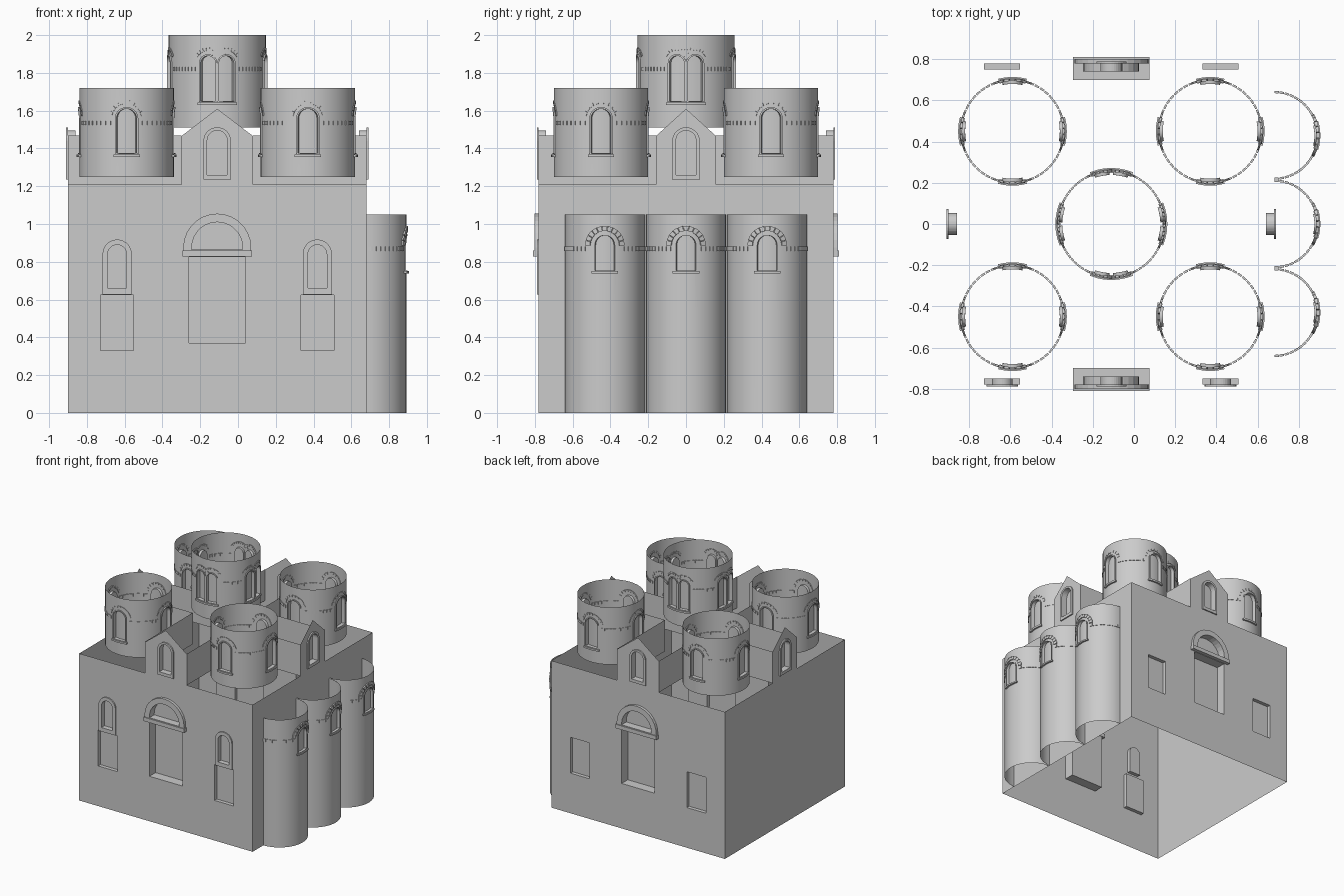
import bpy, bmesh
from math import pi, cos, sin

if "Cube" in bpy.data.objects:
    bpy.data.objects.remove(bpy.data.objects["Cube"])

CX = -0.11  # plan centre of the main block


# ---- geometry is drawn in wall space (u along wall, v up, d outward), then placed ----
def arch(cu, hw, z0, top, n=14):
    zc = top - hw
    return [(cu - hw, z0), (cu + hw, z0)] + [
        (cu + hw * cos(pi * i / n), zc + hw * sin(pi * i / n)) for i in range(n + 1)]


def rect(cu, hw, z0, z1):
    return [(cu - hw, z0), (cu + hw, z0), (cu + hw, z1), (cu - hw, z1)]


def ring(bm, pts, d):
    return [bm.verts.new((u, v, d)) for u, v in pts]


def fill(bm, loops):
    edges = [bm.edges.new((a, b)) for lp in loops for a, b in zip(lp, lp[1:] + lp[:1])]
    bmesh.ops.triangle_fill(bm, use_beauty=True, edges=edges, normal=(0, 0, 1))


def strip(bm, a, b):
    n = len(a)
    for i in range(n):
        j = (i + 1) % n
        bm.faces.new((a[i], a[j], b[j], b[i]))


def sheet(bm, outline, holes=()):
    """Thin wall with closed recesses; holes = [(points, depth)]."""
    tops = [ring(bm, p, 0) for p, _ in holes]
    fill(bm, [ring(bm, outline, 0)] + tops)
    for (p, depth), top in zip(holes, tops):
        back = ring(bm, p, -depth)
        fill(bm, [back])
        strip(bm, top, back)
    bm.normal_update()
    for f in bm.faces:
        if f.normal.z < -0.5:
            f.normal_flip()


def frame(bm, outer, inner, d0, d1):
    o0, o1, i1, i0 = ring(bm, outer, 0), ring(bm, outer, d1), ring(bm, inner, d1), ring(bm, inner, d0)
    strip(bm, o0, o1)
    strip(bm, o1, i1)
    strip(bm, i1, i0)


def block(bm, pts, d0, d1):
    a, b = ring(bm, pts, d0), ring(bm, pts, d1)
    strip(bm, a, b)
    bm.faces.new(b)
    bm.faces.new(a[::-1])


def brow(bm, cu, zc, r0, r1, n, d, a0=0.0):
    """Row of voussoir blocks over an arch."""
    step = (pi - 2 * a0) / n
    for i in range(n):
        s, e = a0 + step * (i + 0.06), a0 + step * (i + 0.94)
        block(bm, [(cu + r * cos(t), zc + r * sin(t))
                   for r, t in ((r0, s), (r1, s), (r1, e), (r0, e))], -0.006, d)


def finish(name, bm, place, cuts=(), smooth=False):
    for u in cuts:
        bmesh.ops.bisect_plane(bm, geom=bm.verts[:] + bm.edges[:] + bm.faces[:], dist=1e-5,
                               plane_co=(u, 0, 0), plane_no=(1, 0, 0))
    for v in bm.verts:
        v.co = place(*v.co)
    bmesh.ops.remove_doubles(bm, verts=bm.verts[:], dist=1e-5)
    me = bpy.data.meshes.new(name)
    bm.to_mesh(me)
    bm.free()
    ob = bpy.data.objects.new(name, me)
    bpy.context.collection.objects.link(ob)
    if smooth:
        bpy.ops.object.select_all(action='DESELECT')
        ob.select_set(True)
        bpy.context.view_layer.objects.active = ob
        bpy.ops.object.shade_smooth_by_angle(angle=0.5)


def flat(k, dist, cx=CX, cy=0.0):
    """Wall facing quarter-turn k (0 = +x, 1 = +y, 2 = -x, 3 = -y)."""
    c, s = round(cos(k * pi / 2)), round(sin(k * pi / 2))
    return lambda u, v, d: (cx + c * (dist + d) - s * u, cy + s * (dist + d) + c * u, v)


def curved(cx, cy, r):
    return lambda u, v, d: (cx + (r + d) * cos(u / r), cy + (r + d) * sin(u / r), v)


# ---- main walls with gables ----
def main_wall(name, k, dist, w, g, facade, small_windows):
    bm = bmesh.new()
    holes = [(arch(0, 0.053, 1.26, 1.495), 0.04)]
    if facade:
        holes += [(rect(0, 0.15, 0.37, 0.825), 0.08), (arch(0, 0.135, 0.865, 1.01), 0.04)]
        for u in (-0.53, 0.53):
            holes.append((rect(u, 0.087, 0.33, 0.625), 0.03))
            if small_windows:
                holes.append((arch(u, 0.05, 0.66, 0.89), 0.03))
    sheet(bm, [(-w, 0), (w, 0), (w, 1.21), (g, 1.21), (g, 1.465), (0, 1.61),
               (-g, 1.465), (-g, 1.21), (-w, 1.21)], holes)
    # gable window surround
    frame(bm, arch(0, 0.073, 1.235, 1.512), arch(0, 0.053, 1.26, 1.495), 0, 0.01)
    if facade:
        # portal arch and lintel
        frame(bm, arch(0, 0.18, 0.86, 1.055), arch(0, 0.135, 0.865, 1.01), 0, 0.022)
        block(bm, rect(0, 0.185, 0.828, 0.86), -0.08, 0.03)
        if small_windows:
            for u in (-0.53, 0.53):
                frame(bm, arch(u, 0.077, 0.628, 0.918), arch(u, 0.05, 0.66, 0.89), 0, 0.01)
    finish(name, bm, flat(k, dist))


main_wall("front_wall", 3, 0.78, 0.79, 0.19, True, True)
main_wall("back_wall", 1, 0.78, 0.79, 0.19, True, False)
main_wall("right_wall", 0, 0.79, 0.78, 0.16, False, False)
main_wall("left_wall", 2, 0.79, 0.78, 0.16, False, False)

# ---- upright walls of the cross arms above the block ----
for s in (-1, 1):
    for k, dist, inner, outer in ((0, 0.19, 0.16, 0.78), (1, 0.16, 0.19, 0.79),
                                  (2, 0.19, 0.16, 0.78), (3, 0.16, 0.19, 0.79)):
        bm = bmesh.new()
        mid, half = s * (inner + outer) / 2, (outer - inner) / 2
        sheet(bm, rect(mid, half, 1.21, 1.468))
        finish("cross_arm_wall", bm, flat(k, dist))


# ---- round towers: windows on four sides, dentil band, brow arches ----
def tower(name, cx, cy, r, z0, z1, offsets, hw, w0, w1, band):
    bm = bmesh.new()
    q = pi * r / 2
    wins = [k * q + o for k in range(4) for o in offsets]
    sheet(bm, [(-q / 2, z0), (3.5 * q, z0), (3.5 * q, z1), (-q / 2, z1)],
          [(arch(u, hw, w0, w1), 0.02) for u in wins])
    clear = max(offsets) + hw + 0.03
    for u in wins:
        frame(bm, arch(u, hw + 0.009, w0 - 0.005, w1 + 0.009), arch(u, hw, w0, w1), 0, 0.008)
        brow(bm, u, w1 - hw, hw + 0.028, hw + 0.044, 9, 0.004, 0.5 if len(offsets) > 1 else 0.15)
    for k in range(4):
        # sill and band between the windows
        block(bm, rect(k * q, max(offsets) + hw + 0.015, w0 - 0.02, w0 - 0.006), -0.01, 0.014)
        n = 8
        span = q - 2 * clear
        for i in range(n):
            u = k * q + clear + span * (i + 0.5) / n
            block(bm, rect(u, span / n * 0.4, band - 0.011, band + 0.011), -0.006, 0.004)
    finish(name, bm, curved(cx, cy, r), [-q / 2 + 4 * q * i / 48 for i in range(1, 48)], True)


tower("central_tower", CX, 0, 0.258, 1.51, 2.0, (-0.048, 0.048), 0.039, 1.65, 1.89, 1.82)
for x in (-0.59, 0.37):
    for y in (-0.45, 0.45):
        tower("corner_tower", x, y, 0.25, 1.25, 1.72, (0.0,), 0.052, 1.375, 1.61, 1.535)

# ---- three half-round apses on the right side ----
for y in (-0.43, 0.0, 0.43):
    bm = bmesh.new()
    r = 0.211
    q = pi * r / 2
    sheet(bm, rect(0, q, 0, 1.05), [(arch(0, 0.052, 0.755, 0.94), 0.015)])
    frame(bm, arch(0, 0.06, 0.748, 0.948), arch(0, 0.052, 0.755, 0.94), 0, 0.006)
    block(bm, rect(0, 0.068, 0.738, 0.75), -0.01, 0.014)
    brow(bm, 0, 0.885, 0.078, 0.105, 11, 0.009)
    for s in (-1, 1):
        for i in range(10):
            w = (q - 0.08) / 10
            block(bm, rect(s * (0.08 + w * (i + 0.5)), w * 0.42, 0.858, 0.882), -0.006, 0.005)
    finish("apse", bm, curved(0.68, y, r), [-q + 2 * q * i / 28 for i in range(1, 28)], True)
